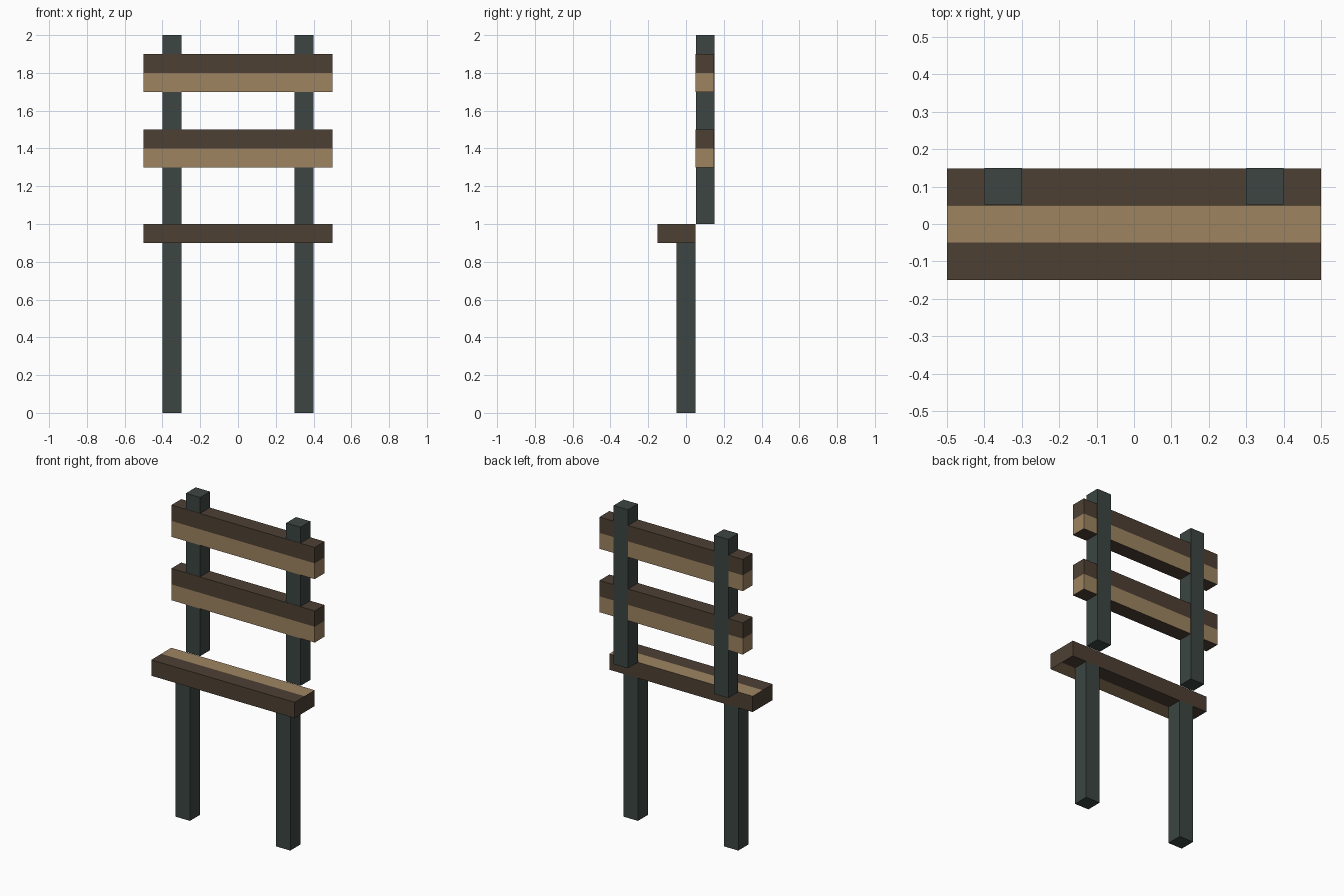
import bpy
import bmesh
from mathutils import Vector

cube = bpy.data.objects.get("Cube")
if cube:
    bpy.data.objects.remove(cube, do_unlink=True)


def make_material(name, rgb):
    mat = bpy.data.materials.new(name)
    mat.use_nodes = True
    color = (*rgb, 1.0)
    mat.diffuse_color = color
    mat.node_tree.nodes["Principled BSDF"].inputs["Base Color"].default_value = color
    return mat


iron = make_material("dark green iron", (0.045, 0.060, 0.053))
dark_wood = make_material("dark brown wood", (0.076, 0.051, 0.034))
tan_wood = make_material("tan wood", (0.342, 0.231, 0.120))


def box(name, low, high, materials, split=None, is_tan=None):
    """Box between two corners, optionally cut in half and coloured by a rule."""
    low, high = Vector(low), Vector(high)
    center, size = (low + high) / 2, high - low
    bm = bmesh.new()
    bmesh.ops.create_cube(bm, size=1)
    for v in bm.verts:
        v.co = Vector(a * b for a, b in zip(v.co, size)) + center
    if split:
        bmesh.ops.bisect_plane(bm, geom=bm.verts[:] + bm.edges[:] + bm.faces[:],
                               plane_co=center, plane_no=split)
        bm.normal_update()
        for f in bm.faces:
            f.material_index = int(is_tan(f.calc_center_median() - center, f.normal))
    mesh = bpy.data.meshes.new(name)
    bm.to_mesh(mesh)
    bm.free()
    for mat in materials:
        mesh.materials.append(mat)
    obj = bpy.data.objects.new(name, mesh)
    bpy.context.collection.objects.link(obj)


WOOD = (dark_wood, tan_wood)
LAP = 0.002  # keeps overlapping faces of posts and slats apart

# Legs under the seat and posts behind it
for side, x in (("right", -0.35), ("left", 0.35)):
    box(side + "_leg", (x - 0.05, -0.05, 0), (x + 0.05, 0.05, 0.9), (iron,))
    box(side + "_back_post", (x - 0.05, 0.05 + LAP, 1), (x + 0.05, 0.15, 2), (iron,))

# Seat plank: tan on the rear half of the top and the front half of the underside
box("seat", (-0.5, -0.15, 0.9), (0.5, 0.05, 1), WOOD, (0, 1, 0),
    lambda p, n: abs(n.z) > 0.5 and p.y * n.z > 0)

# Backrest slats: tan on the lower half of the upright faces
for name, z in (("lower_slat", 1.3), ("upper_slat", 1.7)):
    box(name, (-0.5, 0.05, z), (0.5, 0.15 - LAP, z + 0.2), WOOD, (0, 0, 1),
        lambda p, n: abs(n.z) < 0.5 and p.z < 0)
